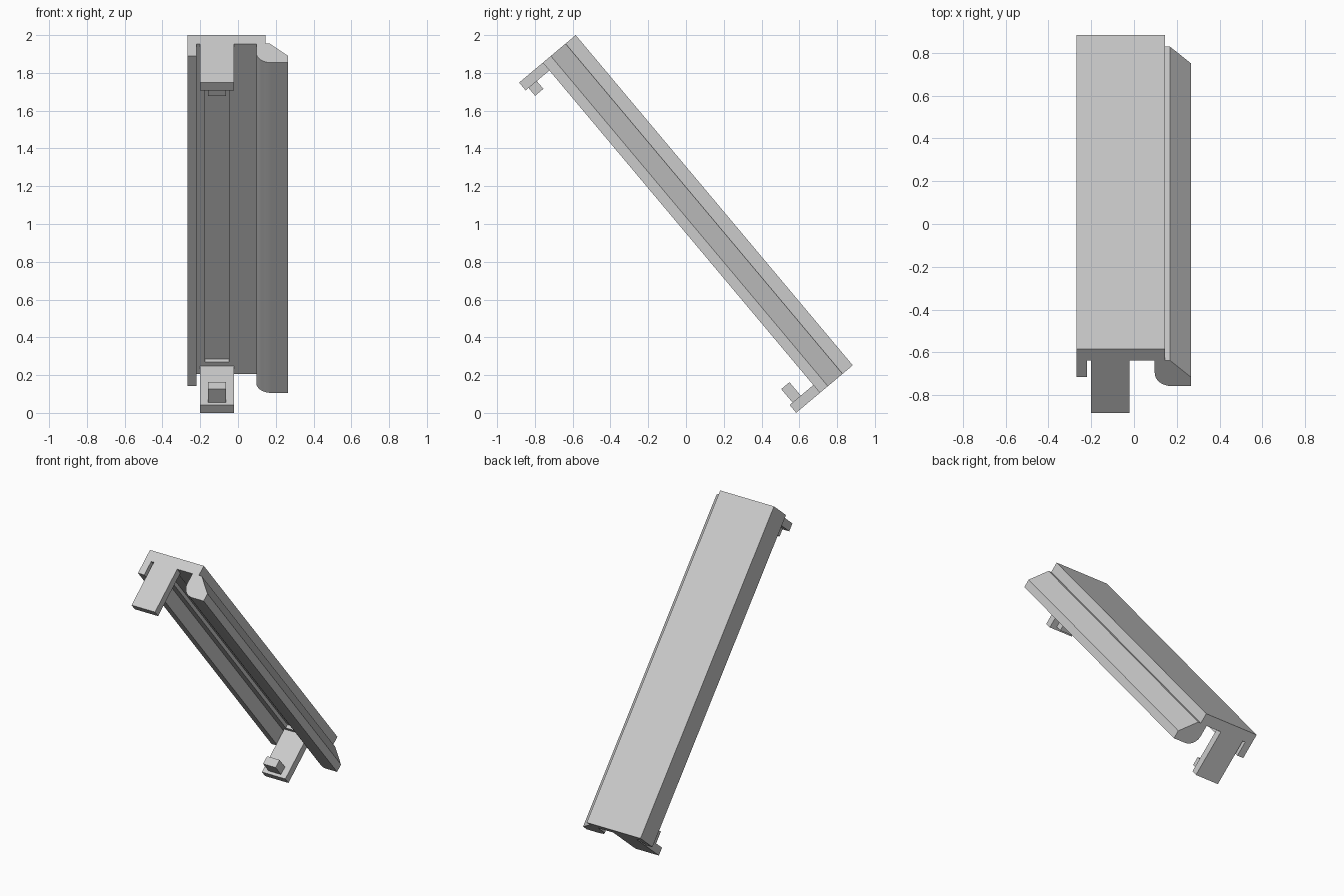
import bpy, bmesh, math

cube = bpy.data.objects.get("Cube")
if cube:
    bpy.data.objects.remove(cube, do_unlink=True)

grey = bpy.data.materials.new("light grey")
grey.use_nodes = True
colour = (0.6, 0.6, 0.6, 1)
grey.diffuse_color = colour
grey.node_tree.nodes["Principled BSDF"].inputs["Base Color"].default_value = colour

LENGTH = 2.282          # along the slope
TILT = math.radians(-50)
TOP_EDGE = (0, -0.584, 2.0)


def extrude(name, outline, y0, y1):
    """Extrude an (x, z) outline along local y, then tilt it into place."""
    bm = bmesh.new()
    face = bm.faces.new([bm.verts.new((x, y0, z)) for x, z in outline])
    moved = bmesh.ops.extrude_face_region(bm, geom=[face])["geom"]
    bmesh.ops.translate(bm, vec=(0, y1 - y0, 0),
                        verts=[v for v in moved if isinstance(v, bmesh.types.BMVert)])
    bmesh.ops.recalc_face_normals(bm, faces=bm.faces)
    mesh = bpy.data.meshes.new(name)
    bm.to_mesh(mesh)
    bm.free()
    mesh.materials.append(grey)
    ob = bpy.data.objects.new(name, mesh)
    bpy.context.collection.objects.link(ob)
    ob.location = TOP_EDGE
    ob.rotation_euler.x = TILT
    return ob


def box(name, x0, x1, y0, y1, z0, z1):
    return extrude(name, [(x0, z0), (x1, z0), (x1, z1), (x0, z1)], y0, y1)


# Long cover: flat top, left flange, and a rounded, bevelled lip on the right
R = 0.08
curve = []
for i in range(13):
    a = math.pi / 2 * i / 12
    curve.append((0.097 + R - R * math.sin(a), -0.227 + R - R * math.cos(a)))
profile = [(-0.268, 0), (0.146, 0), (0.146, -0.07), (0.168, -0.07),
           (0.266, -0.172), (0.266, -0.227)] + curve + [
           (0.097, -0.072), (-0.22, -0.072), (-0.22, -0.172), (-0.268, -0.172)]
cover = extrude("cover", profile, 0, LENGTH)

# Shallow groove along the underside
cutter = box("groove_cutter", -0.175, -0.048, 0.082, LENGTH - 0.082, -0.12, -0.047)
cutter.hide_render = True
cut = cover.modifiers.new("groove", 'BOOLEAN')
cut.object = cutter
cut.solver = 'EXACT'
bpy.context.view_layer.update()
bpy.ops.object.select_all(action='DESELECT')
bpy.context.view_layer.objects.active = cover
cover.select_set(True)
bpy.ops.object.modifier_apply(modifier="groove")
bpy.data.objects.remove(cutter, do_unlink=True)
bpy.ops.object.shade_smooth_by_angle(angle=math.radians(30))

# End clips, each with a small hook facing inward
for end, reach in (("top", 0.108), ("bottom", 0.147)):
    def along(d):
        return d if end == "top" else LENGTH - d
    box(end + "_clip", -0.2, -0.02, along(0), along(0.054), -0.391, -0.072)
    box(end + "_hook", -0.16, -0.064, along(0.054), along(reach), -0.371, -0.314)
